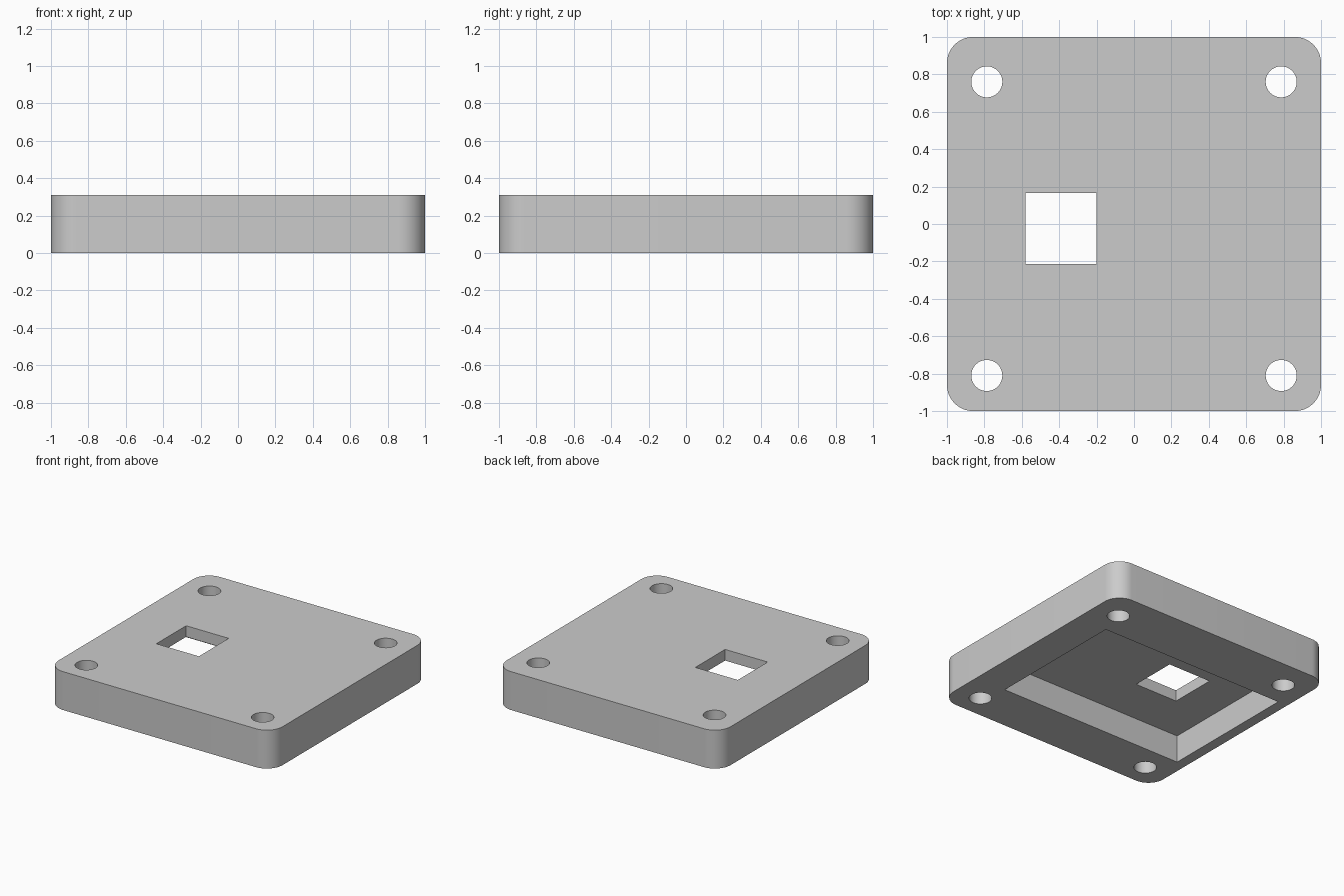
import bpy
import bmesh
import math
from mathutils import Matrix, Vector

default = bpy.data.objects.get("Cube")
if default:
    bpy.data.objects.remove(default, do_unlink=True)

HEIGHT = 0.31
CORNER_RADIUS = 0.14
POCKET_DEPTH = 0.22
HOLE_RADIUS = 0.083

grey = bpy.data.materials.new("light_grey")
grey.use_nodes = True
colour = (0.6, 0.6, 0.6, 1)
grey.diffuse_color = colour
grey.node_tree.nodes["Principled BSDF"].inputs["Base Color"].default_value = colour


def make_object(name, bm):
    mesh = bpy.data.meshes.new(name)
    bm.to_mesh(mesh)
    bm.free()
    mesh.materials.append(grey)
    obj = bpy.data.objects.new(name, mesh)
    bpy.context.collection.objects.link(obj)
    return obj


def box(low, high):
    low, high = Vector(low), Vector(high)
    bm = bmesh.new()
    place = Matrix.Translation((low + high) / 2) @ Matrix.Diagonal((*(high - low), 1))
    bmesh.ops.create_cube(bm, size=1, matrix=place)
    return bm


def cylinder(x, y):
    bm = bmesh.new()
    bmesh.ops.create_cone(bm, cap_ends=True, segments=48, radius1=HOLE_RADIUS,
                          radius2=HOLE_RADIUS, depth=1,
                          matrix=Matrix.Translation((x, y, HEIGHT / 2)))
    return bm


# Plate with rounded upright corners
bm = box((-1, -1, 0), (1, 1, HEIGHT))
upright = [e for e in bm.edges if abs(e.verts[0].co.z - e.verts[1].co.z) > 0.1]
bmesh.ops.bevel(bm, geom=upright, offset=CORNER_RADIUS, segments=12,
                profile=0.5, affect='EDGES')
plate = make_object("cover_plate", bm)

# Underside pocket, square window and four screw holes
cutters = [
    make_object("pocket_cutter", box((-0.915, -0.6, -0.1), (0.73, 0.55, POCKET_DEPTH))),
    make_object("window_cutter", box((-0.58, -0.213, 0.1), (-0.2, 0.167, 0.5))),
]
for x in (-0.787, 0.787):
    for y in (-0.81, 0.76):
        cutters.append(make_object("screw_hole_cutter", cylinder(x, y)))

bpy.context.view_layer.objects.active = plate
plate.select_set(True)
for cutter in cutters:
    cutter.hide_render = True
    cut = plate.modifiers.new("cut", 'BOOLEAN')
    cut.operation = 'DIFFERENCE'
    cut.solver = 'EXACT'
    cut.object = cutter
    bpy.ops.object.modifier_apply(modifier=cut.name)
    bpy.data.objects.remove(cutter, do_unlink=True)

# Smooth round walls, crisp edges
bpy.ops.object.shade_smooth_by_angle(angle=math.radians(30))
